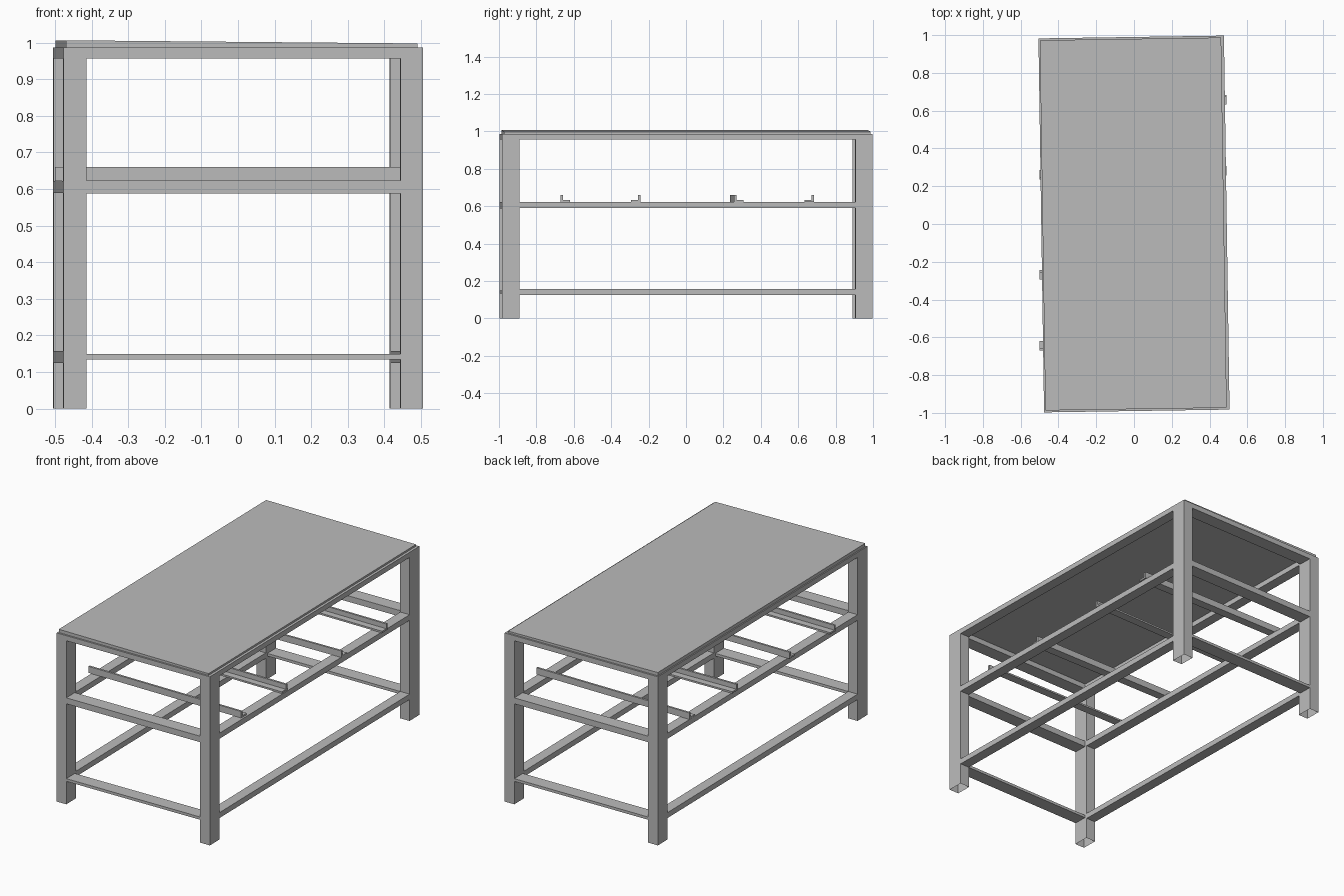
import bpy, bmesh
from mathutils import Matrix

cube = bpy.data.objects.get("Cube")
if cube:
    bpy.data.objects.remove(cube, do_unlink=True)

steel = bpy.data.materials.new("grey steel")
steel.use_nodes = True
steel.diffuse_color = (0.5, 0.5, 0.5, 1)
steel.node_tree.nodes["Principled BSDF"].inputs["Base Color"].default_value = (0.5, 0.5, 0.5, 1)

TURN = 0.015                 # the whole frame stands slightly turned
HX, HY = 0.491, 0.99         # half width and half length
LX, LY = 0.062, 0.092        # leg section
TOP = 0.987


def box(name, x, y, z, turn=TURN, open_bottom=False, slope=0):
    """Box from (min, max) ranges, turned about the vertical axis."""
    bm = bmesh.new()
    bmesh.ops.create_cube(bm, size=1)
    for v in bm.verts:
        upper = v.co.z > 0
        v.co = [r[0] + (c + 0.5) * (r[1] - r[0]) for r, c in zip((x, y, z), v.co)]
        if upper:
            v.co.z += slope * v.co.x
    if open_bottom:
        faces = [f for f in bm.faces if f.normal.z < -0.9]
        bmesh.ops.delete(bm, geom=faces, context='FACES_ONLY')
    pivot = Matrix.Translation((0, sum(y) / 2, 0))
    spin = Matrix.Rotation(turn, 4, 'Z')
    if turn != TURN:
        spin = pivot @ spin @ pivot.inverted()
    bm.transform(spin)
    me = bpy.data.meshes.new(name)
    bm.to_mesh(me)
    bm.free()
    me.materials.append(steel)
    ob = bpy.data.objects.new(name, me)
    bpy.context.collection.objects.link(ob)
    return ob


def edge(side, half, width):
    """Range of a strip lying against one side of the frame."""
    return tuple(sorted((side * half, side * (half - width))))


sides = ((-1, "right"), (1, "left"))
ends = ((-1, "front"), (1, "back"))

# Open-ended tube legs
for sx, side in sides:
    for sy, end in ends:
        box(f"{end}_{side}_leg", edge(sx, HX, LX), edge(sy, HY, LY),
            (0, TOP), open_bottom=True)

# Rails at three levels: name, side rail heights, end rail heights
levels = (("lower_rail", (0.125, 0.157), (0.134, 0.15)),
          ("middle_rail", (0.589, 0.622), (0.588, 0.623)),
          ("top_rail", (0.957, TOP), (0.957, TOP)))
for level, side_z, end_z in levels:
    for sx, side in sides:
        box(f"{side}_{level}", edge(sx, HX, LX - 0.002), (LY - HY, HY - LY), side_z)
    for sy, end in ends:
        box(f"{end}_{level}", (LX - HX, HX - LX), edge(sy, HY, LY - 0.012), end_z)

# Table top, a little thicker towards one side
box("table_top", (-0.484, 0.476), (-0.98, 0.98), (TOP, 1.002), slope=-0.009)

# Angle-iron supports: upright position, foot direction, turn
supports = ((-0.664, 1, 0), (-0.25, -1, 0), (0.252, 1, 0.022), (0.678, -1, 0))
for i, (y, foot, turn) in enumerate(supports, 1):
    span = (-0.5, 0.49)
    box(f"support_upright_{i}", span, (y - 0.006, y + 0.006), (0.622, 0.66), turn)
    box(f"support_foot_{i}", span, tuple(sorted((y, y + foot * 0.045))),
        (0.622, 0.632), turn)
